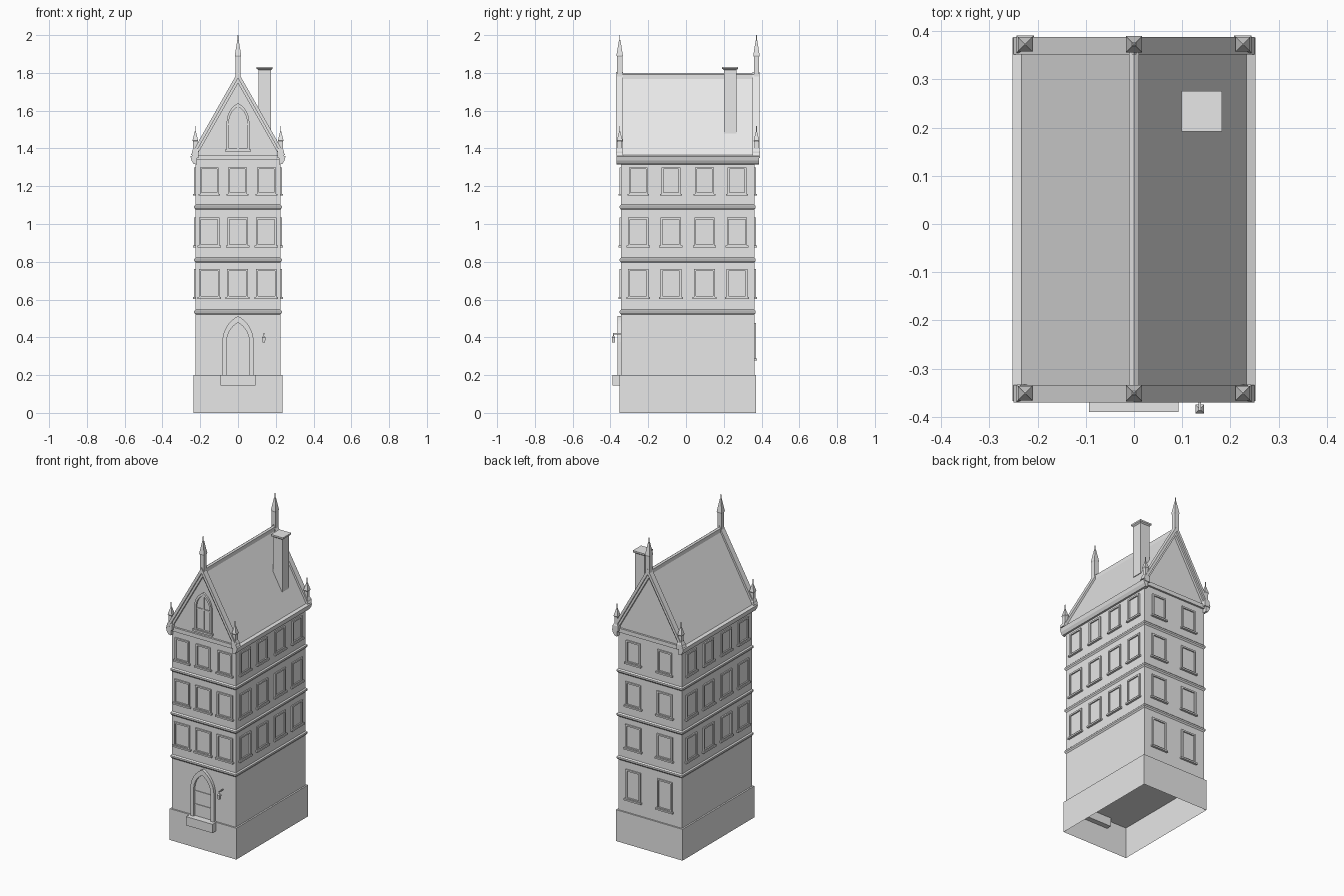
import bpy, bmesh, math

old = bpy.data.objects.get("Cube")
if old:
    bpy.data.objects.remove(old, do_unlink=True)

stone = bpy.data.materials.new("pale_grey_stone")
stone.use_nodes = True
GREY = (0.8, 0.8, 0.8, 1)
stone.diffuse_color = GREY
stone.node_tree.nodes["Principled BSDF"].inputs["Base Color"].default_value = GREY

WX, FRONT, BACK = 0.225, -0.344, 0.362      # wall planes
MID = (FRONT + BACK) / 2
HALF = (BACK - FRONT) / 2

# Maps wall coordinates (along, outward, height) to the model
PLACE = {
    "front": lambda u, d, z: (u, FRONT - d, z),
    "back": lambda u, d, z: (u, BACK + d, z),
    "right": lambda u, d, z: (-WX - d, u, z),
    "left": lambda u, d, z: (WX + d, u, z),
}


def finish(name, bm):
    bmesh.ops.recalc_face_normals(bm, faces=bm.faces)
    mesh = bpy.data.meshes.new(name)
    bm.to_mesh(mesh)
    bm.free()
    mesh.materials.append(stone)
    obj = bpy.data.objects.new(name, mesh)
    bpy.context.collection.objects.link(obj)
    return obj


def bridge(bm, loops, closed=False):
    """Join rows of points with quads; cap the ends unless closed."""
    rows = [[bm.verts.new(p) for p in loop] for loop in loops]
    pairs = list(zip(rows, rows[1:]))
    if closed:
        pairs.append((rows[-1], rows[0]))
    else:
        bm.faces.new(rows[0])
        bm.faces.new(rows[-1])
    n = len(rows[0])
    for a, b in pairs:
        for i in range(n):
            j = (i + 1) % n
            bm.faces.new((a[i], a[j], b[j], b[i]))


def stack(bm, cx, cy, sections):
    """Rectangular sections (half x, half y, height) piled up."""
    corners = ((-1, -1), (1, -1), (1, 1), (-1, 1))
    bridge(bm, [[(cx + sx * hx, cy + sy * hy, z) for sx, sy in corners]
                for hx, hy, z in sections])


def box(bm, x, y, z):
    stack(bm, sum(x) / 2, sum(y) / 2,
          [((x[1] - x[0]) / 2, (y[1] - y[0]) / 2, h) for h in z])


def prism(bm, profile, y0, y1):
    bridge(bm, [[(x, y, z) for x, z in profile] for y in (y0, y1)])


def wall_box(bm, wall, u, z, proud):
    outline = ((u[0], z[0]), (u[1], z[0]), (u[1], z[1]), (u[0], z[1]))
    bridge(bm, [[PLACE[wall](a, d, h) for a, h in outline] for d in (-0.003, proud)])


def wall_ring(bm, wall, outer, inner, proud):
    rows = ((outer, -0.003), (outer, proud), (inner, proud), (inner, -0.003))
    bridge(bm, [[PLACE[wall](u, d, z) for u, z in line] for line, d in rows], True)


def arch(w, bottom, spring, tip, steps=8):
    """Pointed arch outline made of two arcs."""
    rise = tip - spring
    c = (rise * rise - w * w) / (2 * w)
    top = math.atan2(rise, c)
    side = [((w + c) * math.cos(top * i / steps) - c,
             spring + (w + c) * math.sin(top * i / steps)) for i in range(steps)]
    return ([(-w, bottom), (w, bottom)] + side + [(0, tip)]
            + [(-x, z) for x, z in reversed(side)])


def rect(u, w, z0, z1):
    return [(u - w, z0), (u + w, z0), (u + w, z1), (u - w, z1)]


def window(bm, wall, u, w, z0, z1):
    t = 0.01
    wall_ring(bm, wall, rect(u, w, z0, z1), rect(u, w - t, z0 + t, z1 - t), 0.008)
    wall_box(bm, wall, (u - w - 0.008, u + w + 0.008), (z0 - 0.007, z0 + 0.003), 0.014)


# Hollow plinth, open underneath
bm = bmesh.new()
stack(bm, 0, MID, [(WX + 0.01, HALF + 0.009, 0), (WX + 0.01, HALF + 0.009, 0.2)])
bmesh.ops.recalc_face_normals(bm, faces=bm.faces)
bmesh.ops.delete(bm, geom=[f for f in bm.faces if f.normal.z < -0.5], context="FACES_ONLY")
finish("plinth", bm)

# Main walls
bm = bmesh.new()
box(bm, (-WX, WX), (FRONT, BACK), (0.2, 1.362))
finish("walls", bm)

# String courses between the floors
bm = bmesh.new()
for z in (0.535, 0.81, 1.09):
    stack(bm, 0, MID, [(WX + d, HALF + d, z + h) for d, h in
                       ((0, -0.014), (0.007, -0.005), (0.007, 0.005), (0, 0.012))])
finish("string_courses", bm)

# Windows
ROWS = ((0.61, 0.762, 0.055), (0.882, 1.035, 0.054), (1.157, 1.30, 0.05))
COLUMNS = {
    "front": (-0.152, -0.002, 0.15),
    "back": (-0.105, 0.117),
    "right": (-0.253, -0.08, 0.098, 0.27),
    "left": (-0.253, -0.08, 0.098, 0.27),
}
for wall, columns in COLUMNS.items():
    bm = bmesh.new()
    for u in columns:
        for z0, z1, w in ROWS:
            window(bm, wall, u, w, z0, z1)
        if wall == "back":
            window(bm, wall, u, 0.052, 0.285, 0.475)
    finish(wall + "_windows", bm)

# Arched door with frame and plank rails
bm = bmesh.new()
wall_ring(bm, "front", arch(0.083, 0.2, 0.375, 0.513), arch(0.06, 0.2, 0.375, 0.478), 0.018)
finish("door_frame", bm)
bm = bmesh.new()
bridge(bm, [[PLACE["front"](u, d, z) for u, z in arch(0.06, 0.2, 0.375, 0.478)]
            for d in (-0.003, 0.003)])
for z in (0.27, 0.355):
    wall_box(bm, "front", (-0.06, 0.06), (z, z + 0.008), 0.007)
finish("door", bm)

# Doorstep
bm = bmesh.new()
box(bm, (-0.093, 0.092), (-0.39, -0.32), (0.145, 0.201))
finish("doorstep", bm)

# Hanging lantern on a bracket
bm = bmesh.new()
box(bm, (0.134, 0.139), (-0.387, FRONT), (0.416, 0.422))
box(bm, (0.1345, 0.1385), (-0.386, -0.382), (0.4, 0.418))
stack(bm, 0.1365, -0.384, [(0.007, 0.007, 0.372), (0.009, 0.009, 0.4), (0.003, 0.003, 0.408)])
finish("lantern", bm)

# Arched gable window with cross bars and sill
bm = bmesh.new()
wall_ring(bm, "front", arch(0.06, 1.39, 1.54, 1.64), arch(0.048, 1.4, 1.54, 1.622), 0.012)
wall_box(bm, "front", (-0.004, 0.004), (1.4, 1.622), 0.006)
wall_box(bm, "front", (-0.048, 0.048), (1.525, 1.533), 0.006)
wall_box(bm, "front", (-0.069, 0.069), (1.383, 1.395), 0.018)
finish("gable_window", bm)

# Roof with ridge cap
bm = bmesh.new()
prism(bm, ((-0.237, 1.36), (0.237, 1.36), (0, 1.785)), FRONT, BACK)
finish("roof", bm)
bm = bmesh.new()
prism(bm, ((-0.01, 1.765), (0.01, 1.765), (0.01, 1.792), (0, 1.799), (-0.01, 1.792)), FRONT, BACK)
finish("ridge_cap", bm)

# Eaves mouldings
for name, s in (("left", 1), ("right", -1)):
    bm = bmesh.new()
    prism(bm, [(s * x, z) for x, z in
               ((0.218, 1.315), (0.235, 1.318), (0.246, 1.336), (0.252, 1.358), (0.218, 1.372))],
          -0.367, 0.387)
    finish(name + "_eaves", bm)

# Stepped copings and tie bands at both gables
for name, wall_y, s in (("front", FRONT, -1), ("back", BACK, 1)):
    bm = bmesh.new()
    for top, drop, proud in ((1.806, 0.034, 0.026), (1.79, 0.045, 0.015)):
        # Chevron running down both slopes from the apex
        foot = 0.25 - (1.806 - top) * 0.5
        prism(bm, ((-foot, 1.365), (0, top), (foot, 1.365), (foot - drop * 0.55, 1.365),
                   (0, top - drop), (drop * 0.55 - foot, 1.365)),
              wall_y - s * 0.01, wall_y + s * proud)
    ys = sorted((wall_y - s * 0.01, wall_y + s * 0.012))
    box(bm, (-0.24, 0.24), ys, (1.34, 1.366))
    finish(name + "_gable_coping", bm)

# Finials on the apexes and the eaves corners
bm = bmesh.new()
for y in (-0.351, 0.373):
    stack(bm, 0, y, [(r, r, z) for r, z in
                     ((0.014, 1.78), (0.014, 1.885), (0.017, 1.893), (0.004, 1.972),
                      (0.002, 1.974), (0.002, 2.0))])
    for x in (-0.226, 0.226):
        stack(bm, x, y, [(r, r, z) for r, z in
                         ((0.018, 1.35), (0.018, 1.385), (0.011, 1.4), (0.011, 1.435),
                          (0.015, 1.443), (0.003, 1.49), (0.002, 1.492), (0.002, 1.52))])
finish("finials", bm)

# Chimney with a flared cap
bm = bmesh.new()
stack(bm, 0.141, 0.2335, [(r, r, z) for r, z in
                          ((0.033, 1.48), (0.033, 1.815), (0.042, 1.822), (0.042, 1.832))])
finish("chimney", bm)
